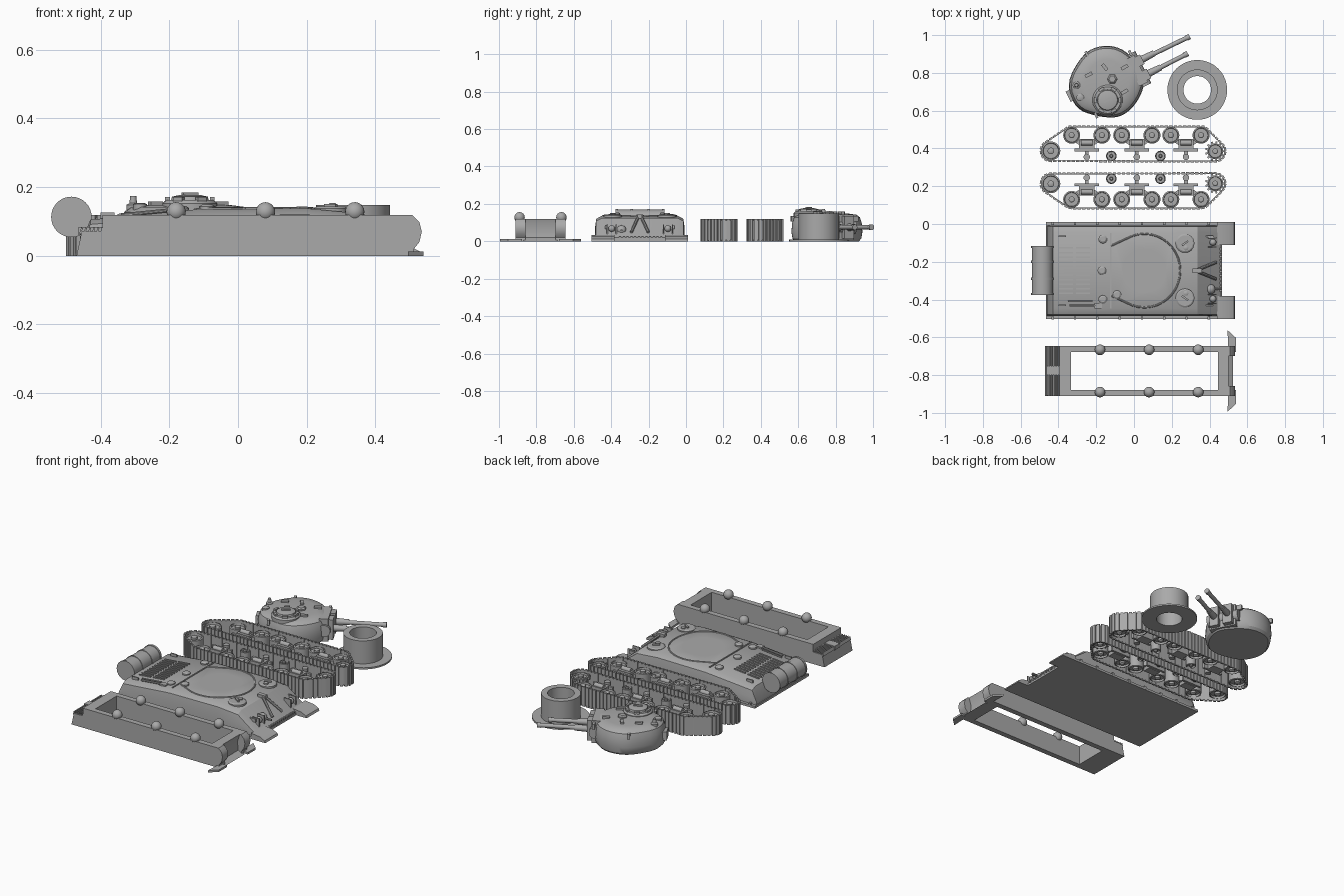
import bpy, bmesh, math
from mathutils import Vector, Matrix
from mathutils.geometry import convex_hull_2d

if "Cube" in bpy.data.objects:
    bpy.data.objects.remove(bpy.data.objects["Cube"])

gray = bpy.data.materials.new("plain_gray")
gray.use_nodes = True
gray.diffuse_color = (0.4, 0.4, 0.4, 1)
gray.node_tree.nodes["Principled BSDF"].inputs["Base Color"].default_value = (0.4, 0.4, 0.4, 1)


def finish(name, bm):
    bmesh.ops.recalc_face_normals(bm, faces=bm.faces)
    me = bpy.data.meshes.new(name)
    bm.to_mesh(me)
    bm.free()
    me.materials.append(gray)
    for p in me.polygons:
        p.use_smooth = True
    me.set_sharp_from_angle(angle=math.radians(32))
    ob = bpy.data.objects.new(name, me)
    bpy.context.collection.objects.link(ob)
    return ob


def loft(name, rings, cap=True, closed=False):
    """Skin a series of closed point rings."""
    bm = bmesh.new()
    rows = [[bm.verts.new(p) for p in r] for r in rings]
    n = len(rows[0])
    for a, b in zip(rows, rows[1:] + (rows[:1] if closed else [])):
        for i in range(n):
            bm.faces.new((a[i], a[(i + 1) % n], b[(i + 1) % n], b[i]))
    if cap and not closed:
        bm.faces.new(rows[0])
        bm.faces.new(rows[-1])
    return finish(name, bm)


def prism(name, pts, axis, a, b):
    place = {"x": lambda p, t: (t, p[0], p[1]), "y": lambda p, t: (p[0], t, p[1]),
             "z": lambda p, t: (p[0], p[1], t)}[axis]
    return loft(name, [[place(p, t) for p in pts] for t in (a, b)])


def box(name, lo, hi):
    return prism(name, [(lo[0], lo[1]), (hi[0], lo[1]), (hi[0], hi[1]), (lo[0], hi[1])], "z", lo[2], hi[2])


def turned_box(name, c, size, ang=0, tilt=0):
    ob = box(name, [-s / 2 for s in size], [s / 2 for s in size])
    ob.data.transform(Matrix.Translation(c) @ Matrix.Rotation(ang, 4, "Z") @ Matrix.Rotation(tilt, 4, "Y"))
    return ob


def rod(name, a, b, r, r2=None, seg=20):
    a, b = Vector(a), Vector(b)
    bm = bmesh.new()
    bmesh.ops.create_cone(bm, cap_ends=True, segments=seg, radius1=r, radius2=r if r2 is None else r2,
                          depth=(b - a).length)
    turn = (b - a).to_track_quat("Z", "Y").to_matrix().to_4x4()
    bm.transform(Matrix.Translation((a + b) / 2) @ turn)
    return finish(name, bm)


def lathe(name, profile, x, y, seg=28, closed=False):
    """Turn (radius, z) points around a vertical axis."""
    ring = [math.tau * i / seg for i in range(seg)]
    return loft(name, [[(x + r * math.cos(t), y + r * math.sin(t), z) for t in ring] for r, z in profile],
                closed=closed)


def ball(name, c, r):
    bm = bmesh.new()
    bmesh.ops.create_uvsphere(bm, u_segments=20, v_segments=12, radius=r)
    bm.transform(Matrix.Translation(c))
    return finish(name, bm)


def rounded(pts, times=2):
    for _ in range(times):
        out = []
        for p, q in zip(pts, pts[1:] + pts[:1]):
            p, q = Vector(p), Vector(q)
            out += [p.lerp(q, 0.25), p.lerp(q, 0.75)]
        pts = out
    return pts


# Lower hull: open frame, end housings, bosses and louvres
for side in (-1, 1):
    def ys(d): return -0.778 + side * d
    box("lower_hull_side", (-0.39, min(ys(0.1), ys(0.133)), 0), (0.47, max(ys(0.1), ys(0.133)), 0.118))
    drive = [(0.444, 0), (0.515, 0), (0.512, 0.02), (0.528, 0.04), (0.535, 0.07), (0.528, 0.098), (0.508, 0.118), (0.444, 0.118)]
    prism("final_drive", drive, "y", ys(0.08), ys(0.133))
    prism("lower_front_fender", [(0.5, ys(0.1)), (0.54, ys(0.1)), (0.54, ys(0.175)), (0.495, ys(0.216))], "z", 0, 0.012)
    for x in (-0.18, 0.08, 0.34):
        ball("suspension_boss", (x, ys(0.112), 0.128), 0.028)
prism("transmission_cover", [(0.444, 0), (0.525, 0), (0.49, 0.02), (0.485, 0.07), (0.5, 0.118), (0.444, 0.118)],
      "y", -0.87, -0.686)
box("lower_hull_rear_wall", (-0.395, -0.911, 0), (-0.333, -0.645, 0.118))
prism("rear_grille_block", [(-0.47, 0), (-0.39, 0), (-0.39, 0.072), (-0.455, 0.07)], "y", -0.911, -0.645)
for i in range(6):
    turned_box("rear_louvre", (-0.457 + i * 0.012, -0.778, 0.072), (0.005, 0.262, 0.02), 0, 0.3)
box("rear_grille_band", (-0.464, -0.8, 0.06), (-0.395, -0.752, 0.084))

# Upper hull, lofted along its length
HY = -0.247
stations = [(-0.46, 0.03), (-0.43, 0.105), (-0.12, 0.135), (0.2, 0.138), (0.335, 0.125), (0.46, 0.02)]
rings = []
for x, top in stations:
    half = [(0.24, 0), (0.24, top * 0.5), (0.233, top * 0.87), (0.2, top)]
    rings.append([(x, HY + y, z) for y, z in half] + [(x, HY - y, z) for y, z in reversed(half)])
hull = loft("upper_hull", rings)
skirt = box("hull_skirt", (-0.465, HY - 0.257, 0), (0.465, HY + 0.257, 0.014))
cutter = rod("turret_hole_cutter", (0.055, HY, -0.1), (0.055, HY, 0.3), 0.115, seg=48)
cutter.hide_render = True
cutter.hide_viewport = True
for ob in (hull, skirt):
    mod = ob.modifiers.new("turret_hole", "BOOLEAN")
    mod.operation, mod.object, mod.solver = "DIFFERENCE", cutter, "EXACT"


def roof(x):
    for (a, za), (b, zb) in zip(stations, stations[1:]):
        if a <= x <= b:
            return za + (zb - za) * (x - a) / (b - a)


# Splash guard around the turret opening
arc = [(0.055 + 0.19 * math.cos(t), HY + 0.195 * math.sin(t)) for t in [math.radians(a) for a in range(-110, 111, 10)]]
path = [(-0.125, HY - 0.13)] + arc + [(-0.125, HY + 0.13)]
for (ax, ay), (bx, by) in zip(path, path[1:]):
    rod("splash_guard", (ax, ay, roof(ax)), (bx, by, roof(bx)), 0.005, seg=8)
box("deck_seam", (-0.127, HY - 0.2, 0.13), (-0.12, HY + 0.2, 0.139))

# Rear deck grilles, filler caps and stowed drum
for row in range(2):
    for i in range(11):
        x = -0.36 + row * 0.09
        turned_box("deck_grille_bar", (x, HY - 0.12 + i * 0.024, roof(x) + 0.002), (0.075, 0.008, 0.008), 0, -0.09)
for x, y in ((-0.165, -0.08), (-0.17, HY), (-0.165, -0.4), (-0.09, -0.375)):
    lathe("filler_cap", [(0.023, 0.12), (0.023, roof(x) + 0.008), (0.014, roof(x) + 0.014)], x, y, 16)
rod("stowed_drum", (-0.485, -0.376, 0.113), (-0.485, -0.116, 0.113), 0.056, seg=32)
for y in (-0.37, -0.29, -0.2, -0.122):
    rod("drum_band", (-0.485, y - 0.006, 0.113), (-0.485, y + 0.006, 0.113), 0.059, seg=32)
for y in (-0.32, -0.17):
    box("drum_bracket", (-0.46, y - 0.012, 0.02), (-0.42, y + 0.012, 0.09))
rod("shovel_handle", (-0.34, -0.432, 0.118), (-0.2, -0.432, 0.132), 0.006, seg=10)
box("shovel_blade", (-0.21, -0.447, 0.12), (-0.17, -0.417, 0.137))
rod("pry_bar", (-0.35, -0.41, 0.118), (-0.22, -0.41, 0.13), 0.004, seg=8)
for x in (-0.38, 0.4):
    for y in (-0.065, -0.43):
        turned_box("lifting_eye", (x, y, roof(x) + 0.006), (0.04, 0.008, 0.02))

# Crew hatches, travel lock and front fittings
for side in (-1, 1):
    y = HY + side * 0.145
    lathe("crew_hatch", [(0.05, 0.11), (0.05, 0.138), (0.042, 0.143)], 0.27, y, 24)
    turned_box("hatch_handle", (0.27, y, 0.146), (0.04, 0.01, 0.01), 0.6 * side)
    lathe("periscope", [(0.013, 0.13), (0.013, 0.15), (0.008, 0.153)], 0.275, y - side * 0.025, 12)
    ball("headlight", (0.418, HY + side * 0.15, 0.068), 0.018)
    for d in (-0.024, 0.024):
        turned_box("headlight_guard", (0.415, HY + side * 0.15 + d, 0.065), (0.045, 0.006, 0.05))
    rod("travel_lock_leg", (0.435, HY + side * 0.045, 0.05), (0.34, HY + side * 0.006, 0.135), 0.008, seg=8)
    outer, inner = sorted((HY + side * 0.257, HY + side * 0.135))
    prism("upper_front_fender", [(0.44, 0), (0.535, 0), (0.53, 0.012), (0.5, 0.028), (0.44, 0.035)], "y", outer, inner)
    for i in range(8):
        x = -0.43 + i * 0.118
        turned_box("skirt_bracket", (x, HY + side * 0.25, 0.014), (0.012, 0.016, 0.02))
turned_box("travel_lock_head", (0.335, HY, 0.133), (0.05, 0.024, 0.02))
ball("bow_gun_mount", (0.405, -0.345, 0.06), 0.026)
rod("bow_gun", (0.42, -0.345, 0.06), (0.465, -0.345, 0.06), 0.006, seg=10)
for i in range(12):
    box("front_bolt", (0.453, HY - 0.11 + i * 0.02, 0.01), (0.466, HY - 0.1 + i * 0.02, 0.026))


# Running gear, built twice around a mirror line
def track_unit(flip):
    def my(y): return 0.6 - y if flip else y

    def wheel(name, x, y, r, z0, z1):
        m, d = 0.35 * r, 0.012
        half = [(m * 0.6, z1 + 0.004), (m, z1), (m, z1 - d), (r * 0.8, z1 - d), (r * 0.84, z1), (r, z1 - 0.003)]
        lathe(name, half + [(q, z0 + z1 - z) for q, z in reversed(half)], x, my(y))

    circles = [(-0.44, 0.387, 0.054), (0.43, 0.385, 0.054)] + [(x, 0.47, 0.047) for x in (-0.33, 0.355)]
    pts = [Vector((cx + r * math.cos(t / 24 * math.tau), cy + r * math.sin(t / 24 * math.tau)))
           for cx, cy, r in circles for t in range(24)]
    loop = [pts[i] for i in convex_hull_2d(pts)]
    # Track links spaced evenly around the loop
    edges = list(zip(loop, loop[1:] + loop[:1]))
    total = sum((b - a).length for a, b in edges)
    count, done, k = 88, 0, 0
    for a, b in edges:
        d = b - a
        while k < count and k * total / count < done + d.length:
            p = a + d * ((k * total / count - done) / d.length)
            ang = math.atan2(d.y, d.x)
            turned_box("track_link", (p.x, my(p.y), 0.059), (total / count * 0.72, 0.011, 0.118), -ang if flip else ang)
            k += 1
        done += d.length
    c = Vector((0, 0.42))
    rings = [[(p.x * s, my(c.y + (p.y - c.y) * u), z) for p in loop]
             for s, u, z in ((1, 1, 0.006), (1, 1, 0.112), (0.99, 0.95, 0.112), (0.99, 0.95, 0.006))]
    loft("track_band", rings, closed=True)
    # Wheels and rollers
    wheel("idler_wheel", -0.44, 0.387, 0.05, 0.012, 0.106)
    wheel("drive_sprocket", 0.43, 0.385, 0.042, 0.012, 0.106)
    for t in range(13):
        a = math.tau * t / 13
        for z in (0.025, 0.093):
            turned_box("sprocket_tooth", (0.43 + 0.044 * math.cos(a), my(0.385) + 0.044 * math.sin(a), z), (0.018, 0.01, 0.014), a)
    for x in (-0.25, 0.015, 0.275):
        for s in (-1, 1):
            wheel("road_wheel", x + s * 0.08, 0.47, 0.045, 0.015, 0.1)
            turned_box("bogie_arm", (x + s * 0.045, my(0.435), 0.058), (0.08, 0.022, 0.05), s * (-0.6 if flip else 0.6))
        box("bogie_body", (x - 0.04, min(my(0.4), my(0.45)), 0.012), (x + 0.04, max(my(0.4), my(0.45)), 0.098))
        turned_box("bogie_foot", (x, my(0.392), 0.055), (0.13, 0.014, 0.08))
        rod("bogie_spring", (x - 0.03, my(0.43), 0.1), (x + 0.03, my(0.43), 0.1), 0.014, seg=14)
        rod("skid_roller", (x, my(0.355), 0.02), (x, my(0.355), 0.098), 0.017)
        box("skid_bracket", (x - 0.01, min(my(0.355), my(0.4)), 0.035), (x + 0.01, max(my(0.355), my(0.4)), 0.08))
    for x in (-0.12, 0.14):
        wheel("return_roller", x, 0.36, 0.028, 0.015, 0.1)


track_unit(False)
track_unit(True)

# Turret ring stand
lathe("ring_stand", [(0.073, 0), (0.158, 0), (0.158, 0.01), (0.108, 0.01), (0.108, 0.148), (0.073, 0.148)],
      0.335, 0.71, 48, closed=True)

# Turret shell
outline = rounded([(-0.36, 0.745), (-0.275, 0.895), (-0.2, 0.94), (-0.11, 0.945), (-0.035, 0.91), (0.045, 0.825),
                   (0.06, 0.76), (0.035, 0.675), (-0.02, 0.6), (-0.09, 0.56), (-0.2, 0.57), (-0.31, 0.61)])
mid = Vector((-0.145, 0.755))
shell = [(0.9, 0), (0.97, 0.015), (1, 0.05), (0.98, 0.1), (0.93, 0.128), (0.83, 0.142), (0.6, 0.148)]
loft("turret_shell", [[((mid + (p - mid) * s).x, (mid + (p - mid) * s).y, z) for p in outline] for s, z in shell])

# Gun mounts and barrels
AIM = math.radians(27)
aim = Vector((math.cos(AIM), math.sin(AIM), 0))
for base, tip in (((0.0, 0.85), (0.295, 0.993)), ((0.035, 0.775), (0.285, 0.903))):
    a, b = Vector((*base, 0.075)), Vector((*tip, 0.075))
    turned_box("gun_mount", a + aim * 0.012, (0.075, 0.055, 0.12), AIM)
    rod("gun_sleeve", a, a + aim * 0.12, 0.022, 0.016)
    rod("gun_barrel", a, b, 0.012)
    rod("gun_muzzle", b - aim * 0.02, b, 0.015)
turned_box("gun_shield", (0.015, 0.812, 0.075), (0.05, 0.16, 0.135), AIM)
rod("shield_pivot", (-0.025, 0.9, 0.075), (0.06, 0.73, 0.075), 0.035)

# Roof fittings
lathe("commander_cupola", [(0.08, 0.13), (0.08, 0.152), (0.07, 0.162), (0.055, 0.162), (0.052, 0.172), (0.03, 0.177)], -0.14, 0.656, 36)
for t in range(6):
    a = math.tau * t / 6
    turned_box("cupola_block", (-0.14 + 0.065 * math.cos(a), 0.656 + 0.065 * math.sin(a), 0.162), (0.014, 0.03, 0.018), a)
turned_box("cupola_handle", (-0.14, 0.656, 0.178), (0.05, 0.012, 0.012), 0.5)
lathe("roof_ventilator", [(0.027, 0.14), (0.027, 0.155), (0.018, 0.162)], -0.115, 0.767, 6)
lathe("antenna_base", [(0.02, 0.12), (0.02, 0.148), (0.011, 0.153), (0.009, 0.174)], -0.305, 0.735, 14)
lathe("roof_cap", [(0.02, 0.12), (0.02, 0.15), (0.012, 0.154)], -0.285, 0.67, 14)
for x, y, a in ((-0.05, 0.7, 0.5), (-0.155, 0.83, -0.9), (-0.24, 0.79, 0.5), (-0.05, 0.83, 0.5)):
    turned_box("roof_periscope", (x, y, 0.148), (0.04, 0.018, 0.02), a)
for x, y in ((-0.25, 0.9), (-0.02, 0.905), (-0.2, 0.575)):
    turned_box("lifting_hook", (x, y, 0.12), (0.014, 0.03, 0.03), AIM)
turned_box("rear_stowage_box", (-0.335, 0.68, 0.07), (0.03, 0.06, 0.05), AIM)
